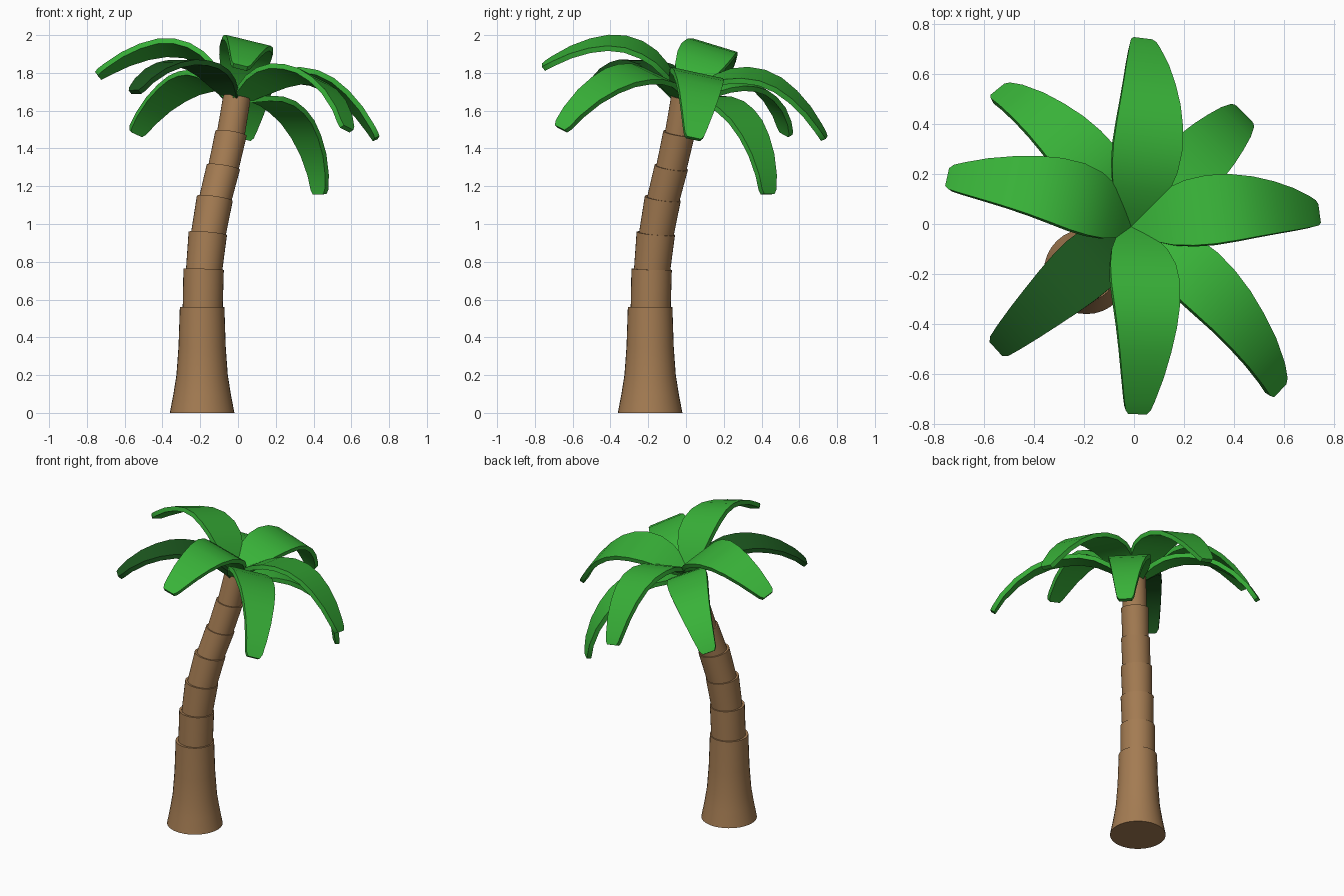
import bpy, bmesh, math
from mathutils import Vector, Matrix

if "Cube" in bpy.data.objects:
    bpy.data.objects.remove(bpy.data.objects["Cube"])


def material(name, rgb):
    m = bpy.data.materials.new(name)
    m.diffuse_color = (*rgb, 1)
    m.use_nodes = True
    m.node_tree.nodes["Principled BSDF"].inputs["Base Color"].default_value = m.diffuse_color
    return m


GREEN = material("leaf green", (0.04, 0.445, 0.04))
DARK = material("dark leaf green", (0.012, 0.1, 0.014))
BROWN = material("bark brown", (0.37, 0.2, 0.085))


def finish(bm, name, mat):
    bmesh.ops.recalc_face_normals(bm, faces=bm.faces)
    me = bpy.data.meshes.new(name)
    bm.to_mesh(me)
    bm.free()
    me.materials.append(mat)
    ob = bpy.data.objects.new(name, me)
    bpy.context.collection.objects.link(ob)
    bpy.context.view_layer.objects.active = ob
    ob.select_set(True)
    bpy.ops.object.shade_smooth_by_angle(angle=math.radians(35))
    ob.select_set(False)
    return ob


# Trunk: stacked tapered sections along a leaning path
# each ring: (height, offset in both x and y, radius); sections step in at joints
SECTIONS = [
    [(0, -.19, .171), (.1, -.19, .152), (.2, -.19, .136), (.35, -.19, .125), (.56, -.19, .118)],
    [(.55, -.187, .106), (.76, -.182, .107)],
    [(.75, -.18, .096), (.95, -.16, .102)],
    [(.94, -.158, .092), (1.135, -.123, .096)],
    [(1.125, -.122, .086), (1.3, -.078, .089)],
    [(1.29, -.079, .081), (1.48, -.037, .084)],
    [(1.47, -.039, .074), (1.67, -.006, .073)],
]
LEAN = [0, .03, .09, .14, .16, .16, .15]  # slope of each section's top ring
SIDES = 32
bm = bmesh.new()
prev_lean = 0
for rings, lean in zip(SECTIONS, LEAN):
    loops = []
    for i, (z, o, r) in enumerate(rings):
        k = prev_lean if i == 0 else lean
        n = Vector((k, k, 1)).normalized()
        q = Vector((0, 0, 1)).rotation_difference(n)
        loops.append([bm.verts.new(Vector((o, o, z)) + q @ Vector(
            (r * math.cos(2 * math.pi * j / SIDES), r * math.sin(2 * math.pi * j / SIDES), 0)))
            for j in range(SIDES)])
    for a, b in zip(loops, loops[1:]):
        for j in range(SIDES):
            k = (j + 1) % SIDES
            bm.faces.new((a[j], a[k], b[k], b[j]))
    bm.faces.new(loops[0][::-1])
    bm.faces.new(loops[-1])
    prev_lean = lean
finish(bm, "trunk", BROWN)

# Leaves: arched blades (distance, height, half width) around a tilted crown
UPPER = [(0, .0, .04), (.06, .07, .075), (.13, .136, .115), (.2, .183, .135), (.28, .212, .142), (.37, .222, .136),
         (.46, .207, .123), (.55, .168, .106), (.64, .11, .086), (.72, .04, .063), (.75, .01, .052), (.762, -.005, .038)]
LOWER = [(0, -.015, .04), (.06, .025, .07), (.13, .062, .105), (.2, .088, .122), (.28, .098, .128), (.36, .09, .124),
         (.44, .068, .114), (.52, .026, .1), (.6, -.035, .084), (.67, -.115, .066), (.705, -.175, .053), (.715, -.195, .038)]
crown = Matrix.Translation((-.016, -.016, 1.658)) @ Matrix.Rotation(math.radians(19.5), 4, Vector((-1, 1, 0)))
THICK = 0.028


def leaf(name, profile, azimuth, scale, pitch, mat=GREEN):
    bm = bmesh.new()
    m = (crown @ Matrix.Rotation(math.radians(azimuth), 4, 'Z')
         @ Matrix.Rotation(math.radians(-pitch), 4, 'Y'))
    loops = []
    for i, (r, h, w) in enumerate(profile):
        a, b = profile[max(i - 1, 0)], profile[min(i + 1, len(profile) - 1)]
        n = Vector((a[1] - b[1], 0, b[0] - a[0])).normalized() * THICK / 2
        c = Vector((r * scale, 0, h * scale))
        side = Vector((0, w, 0))
        loops.append([bm.verts.new(m @ p) for p in
                      (c + n - side, c + n + side, c - n + side, c - n - side)])
    for p, q in zip(loops, loops[1:]):
        for j in range(4):
            k = (j + 1) % 4
            bm.faces.new((p[j], p[k], q[k], q[j]))
    bm.faces.new(loops[0])
    bm.faces.new(loops[-1])
    finish(bm, name, mat)


for i, (az, s, p) in enumerate([(6, 1.02, 0), (84.5, 1.02, 0), (166, 1, 0), (270.5, .995, 0)]):
    leaf(f"upper_leaf_{i + 1}", UPPER, az, s, p)
for i, (az, s, p) in enumerate([(45, 1.09, -3.5), (129.5, 1.05, 3), (222, .965, -1), (316, 1.2, 5)]):
    leaf(f"lower_leaf_{i + 1}", LOWER, az, s, p, DARK if i == 2 else GREEN)
